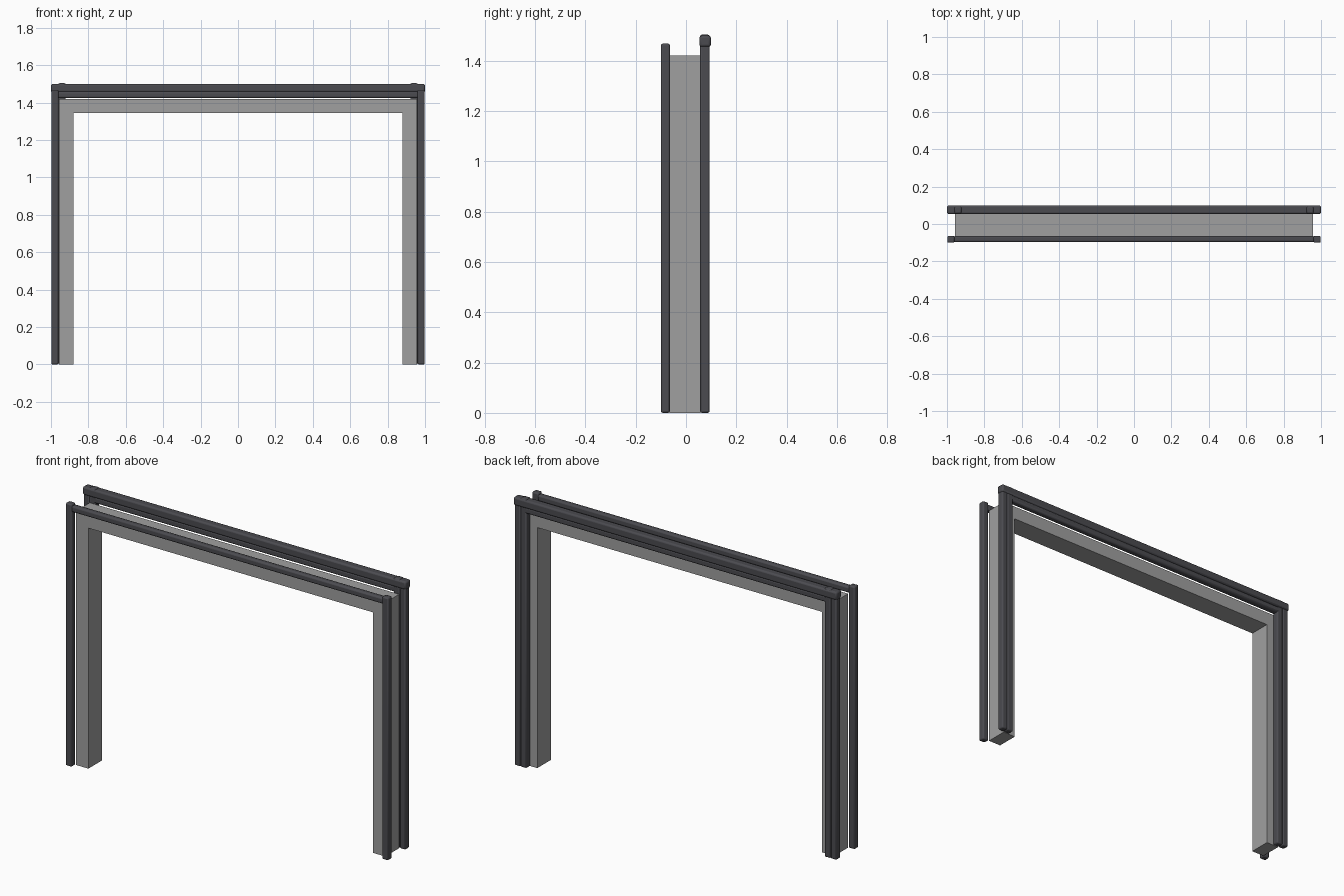
import bpy, bmesh

if "Cube" in bpy.data.objects:
    bpy.data.objects.remove(bpy.data.objects["Cube"])


def material(name, rgb):
    m = bpy.data.materials.new(name)
    m.diffuse_color = (*rgb, 1)
    m.use_nodes = True
    m.node_tree.nodes["Principled BSDF"].inputs["Base Color"].default_value = m.diffuse_color
    return m


TRIM = material("dark_trim", (0.07, 0.07, 0.08))
LINER = material("grey_liner", (0.35, 0.35, 0.35))


def bar(name, x, y, z, mat, bevel=0.0, mirror=False):
    """Box from (min, max) ranges, optionally edge-rounded and mirrored in x."""
    bm = bmesh.new()
    bmesh.ops.create_cube(bm, size=1)
    for v in bm.verts:
        v.co = [r[0] if c < 0 else r[1] for c, r in zip(v.co, (x, y, z))]
    me = bpy.data.meshes.new(name)
    bm.to_mesh(me)
    bm.free()
    me.materials.append(mat)
    ob = bpy.data.objects.new(name, me)
    bpy.context.collection.objects.link(ob)
    if bevel:
        b = ob.modifiers.new("rounding", 'BEVEL')
        b.width = bevel
        b.segments = 2
    if mirror:
        ob.modifiers.new("mirror", 'MIRROR')
    bpy.ops.object.select_all(action='DESELECT')
    ob.select_set(True)
    bpy.context.view_layer.objects.active = ob
    bpy.ops.object.shade_smooth_by_angle(angle=0.8)
    return ob


# Inner lining of the opening
bar("side_jamb", (0.88, 0.957), (-0.065, 0.057), (0, 1.42), LINER, mirror=True)
bar("head_jamb", (-0.88, 0.88), (-0.065, 0.057), (1.345, 1.42), LINER)

# Front trim: one rib around the opening
bar("front_side_trim", (0.96, 0.998), (-0.1, -0.064), (0, 1.468), TRIM, 0.007, True)
bar("front_head_trim", (-0.965, 0.965), (-0.097, -0.064), (1.424, 1.459), TRIM, 0.009)

# Back trim: inner and outer ribs
bar("back_inner_side_trim", (0.922, 0.96), (0.056, 0.094), (0, 1.504), TRIM, 0.007, True)
bar("back_outer_side_trim", (0.96, 0.996), (0.056, 0.094), (0, 1.475), TRIM, 0.007, True)
bar("back_lower_head_trim", (-0.96, 0.96), (0.056, 0.094), (1.424, 1.459), TRIM, 0.009)
bar("back_top_rail", (-1, 1), (0.053, 0.099), (1.455, 1.5), TRIM, 0.009)
